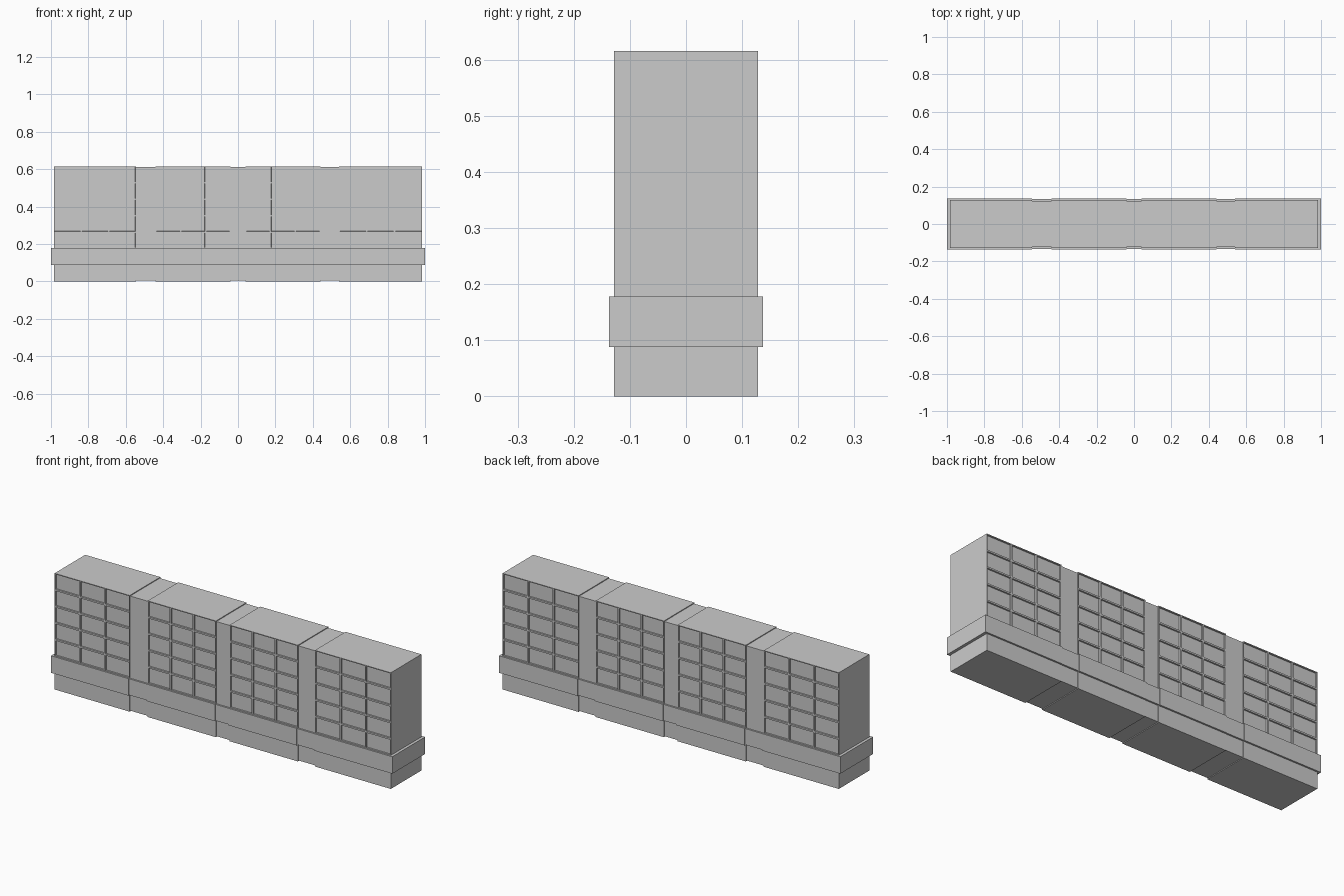
import bpy, bmesh
from mathutils import Matrix, Vector

if "Cube" in bpy.data.objects:
    bpy.data.objects.remove(bpy.data.objects["Cube"])

FLOOR = 0.0879          # storey height, seven storeys in total
BAND_BOTTOM, BAND_TOP = 0.088, 0.178


def box_bmesh(x0, x1, half_y, z0, z1):
    bm = bmesh.new()
    centre = Matrix.Translation(((x0 + x1) / 2, 0, (z0 + z1) / 2))
    bmesh.ops.create_cube(bm, size=1.0,
                          matrix=centre @ Matrix.Diagonal((x1 - x0, half_y * 2, z1 - z0, 1)))
    return bm


def finish(bm, name):
    mesh = bpy.data.meshes.new(name)
    bm.to_mesh(mesh)
    bm.free()
    obj = bpy.data.objects.new(name, mesh)
    bpy.context.collection.objects.link(obj)
    return obj


def cut(bm, point, normal):
    bmesh.ops.bisect_plane(bm, geom=bm.verts[:] + bm.edges[:] + bm.faces[:],
                           plane_co=point, plane_no=normal)


def window_bay(name, x0, x1):
    """Block with three columns and five rows of recessed windows, front and back."""
    bm = box_bmesh(x0, x1, 0.128, 0, 7 * FLOOR)
    for row in range(2, 7):
        cut(bm, Vector((0, 0, row * FLOOR)), Vector((0, 0, 1)))
    for col in (1, 2):
        cut(bm, Vector((x0 + (x1 - x0) * col / 3, 0, 0)), Vector((1, 0, 0)))
    bm.normal_update()
    panes = [f for f in bm.faces
             if abs(f.normal.y) > 0.9 and f.calc_center_median().z > 2 * FLOOR]
    bmesh.ops.inset_individual(bm, faces=panes, thickness=0.006, depth=0)
    bmesh.ops.inset_individual(bm, faces=panes, thickness=0.0005, depth=-0.008)
    finish(bm, name)


# Window bays, each with its stretch of projecting band
bays = [(-0.985, -0.545), (-0.44, -0.04), (0.04, 0.44), (0.54, 0.985)]
for i, (x0, x1) in enumerate(bays, 1):
    window_bay(f"window_bay_{i}", x0, x1)
    b0 = -1.0 if i == 1 else x0
    b1 = 1.0 if i == 4 else x1
    finish(box_bmesh(b0, b1, 0.137, BAND_BOTTOM, BAND_TOP), f"band_{i}")

# Plain, slightly recessed stair strips between the bays
for i in range(3):
    x0, x1 = bays[i][1], bays[i + 1][0]
    finish(box_bmesh(x0, x1, 0.124, 0.004, 0.611), f"stair_strip_{i + 1}")
    finish(box_bmesh(x0, x1, 0.133, 0.090, 0.176), f"strip_band_{i + 1}")
